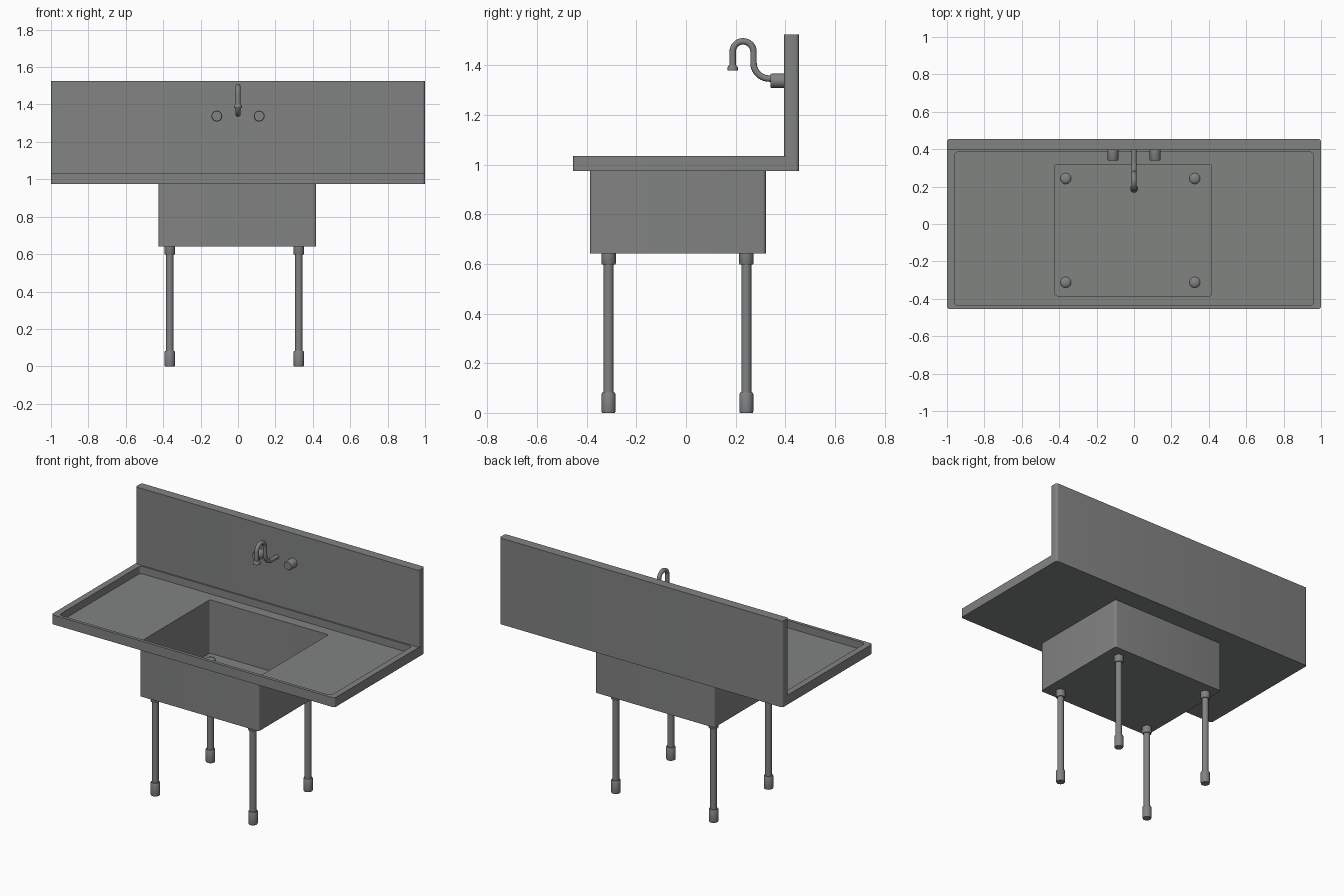
import bpy, bmesh
from math import sin, cos, pi, radians
from mathutils import Vector

cube = bpy.data.objects.get("Cube")
if cube:
    bpy.data.objects.remove(cube, do_unlink=True)

steel = bpy.data.materials.new("steel grey")
steel.use_nodes = True
GREY = (0.22, 0.227, 0.222, 1)
steel.diffuse_color = GREY
steel.node_tree.nodes["Principled BSDF"].inputs["Base Color"].default_value = GREY


def loft(name, rings):
    """Skin matching rings of points and cap both ends."""
    bm = bmesh.new()
    loops = [[bm.verts.new(p) for p in ring] for ring in rings]
    n = len(loops[0])
    for a, b in zip(loops, loops[1:]):
        for i in range(n):
            j = (i + 1) % n
            bm.faces.new((a[i], a[j], b[j], b[i]))
    bm.faces.new(loops[0][::-1])
    bm.faces.new(loops[-1])
    bmesh.ops.recalc_face_normals(bm, faces=bm.faces)
    mesh = bpy.data.meshes.new(name)
    bm.to_mesh(mesh)
    bm.free()
    mesh.materials.append(steel)
    obj = bpy.data.objects.new(name, mesh)
    bpy.context.collection.objects.link(obj)
    bpy.ops.object.select_all(action='DESELECT')
    obj.select_set(True)
    bpy.context.view_layer.objects.active = obj
    bpy.ops.object.shade_smooth_by_angle(angle=radians(35))
    return obj


def rounded_rect(x0, x1, y0, y1, r, z, steps=5):
    corners = [(x1 - r, y1 - r), (x0 + r, y1 - r), (x0 + r, y0 + r), (x1 - r, y0 + r)]
    pts = []
    for k, (cx, cy) in enumerate(corners):
        for s in range(steps + 1):
            a = (k + s / steps) * pi / 2
            pts.append(Vector((cx + r * cos(a), cy + r * sin(a), z)))
    return pts


def circle(center, axis, r, n=24):
    """Circle of radius r around an axis lying in the YZ plane."""
    axis = Vector(axis).normalized()
    side = Vector((1, 0, 0))
    other = axis.cross(side)
    return [Vector(center) + r * (cos(2 * pi * i / n) * side + sin(2 * pi * i / n) * other)
            for i in range(n)]


def turned(name, start, axis, profile):
    """Turned part from (distance, radius) pairs along an axis."""
    return loft(name, [circle(Vector(start) + Vector(axis) * d, axis, r) for d, r in profile])


# Counter with raised rim and basin, one continuous sheet
outer = (-1, 1, -0.455, 0.455, 0.015)
tray = (-0.96, 0.96, -0.435, 0.385, 0.02)
bowl = (-0.425, 0.418, -0.387, 0.322, 0.014)
inside = (-0.422, 0.415, -0.384, 0.319, 0.012)
loft("counter_and_basin", [
    rounded_rect(*bowl, 0.642), rounded_rect(*bowl, 0.975),
    rounded_rect(*outer, 0.975), rounded_rect(*outer, 1.035),
    rounded_rect(*tray, 1.035), rounded_rect(*tray, 0.988),
    rounded_rect(*inside, 0.988), rounded_rect(*inside, 0.647)])

# Backsplash
splash = (-1, 1, 0.395, 0.455, 0.015)
loft("backsplash", [rounded_rect(*splash, z) for z in (1.03, 1.525)])

# Legs with foot and top collar
UP = (0, 0, 1)
for side, x in (("right", -0.365), ("left", 0.325)):
    for end, y in (("front", -0.312), ("back", 0.243)):
        name = f"{end}_{side}_"
        turned(name + "leg", (x, y, 0.07), UP, [(0, 0.02), (0.54, 0.02)])
        turned(name + "foot", (x, y, 0), UP,
               [(0, 0.026), (0.006, 0.028), (0.076, 0.028), (0.082, 0.025)])
        turned(name + "collar", (x, y, 0.597), UP,
               [(0, 0.026), (0.005, 0.029), (0.053, 0.029), (0.06, 0.024),
                (0.064, 0.014), (0.065, 0.004)])

# Tap handles on the backsplash
FORWARD = (0, -1, 0)
for side, x in (("right", -0.113), ("left", 0.113)):
    turned(side + "_tap_handle", (x, 0.4, 1.338), FORWARD,
           [(0, 0.029), (0.055, 0.029), (0.06, 0.026)])

# Swan-neck spout: wall, lower bend, arch, outlet
path = [Vector((0, 0.4, 1.347))]
for i in range(11):
    a = -pi / 2 - i / 10 * pi / 2
    path.append(Vector((0, 0.335 + 0.063 * cos(a), 1.41 + 0.063 * sin(a))))
for i in range(17):
    a = i / 16 * pi
    path.append(Vector((0, 0.23 + 0.042 * cos(a), 1.455 + 0.042 * sin(a))))
path.append(Vector((0, 0.188, 1.385)))
rings = []
for i, p in enumerate(path):
    tangent = path[min(i + 1, len(path) - 1)] - path[max(i - 1, 0)]
    rings.append(circle(p, tangent, 0.013, 16))
loft("spout", rings)
turned("spout_outlet", (0, 0.188, 1.38), UP,
       [(0, 0.021), (0.012, 0.021), (0.022, 0.014)])
